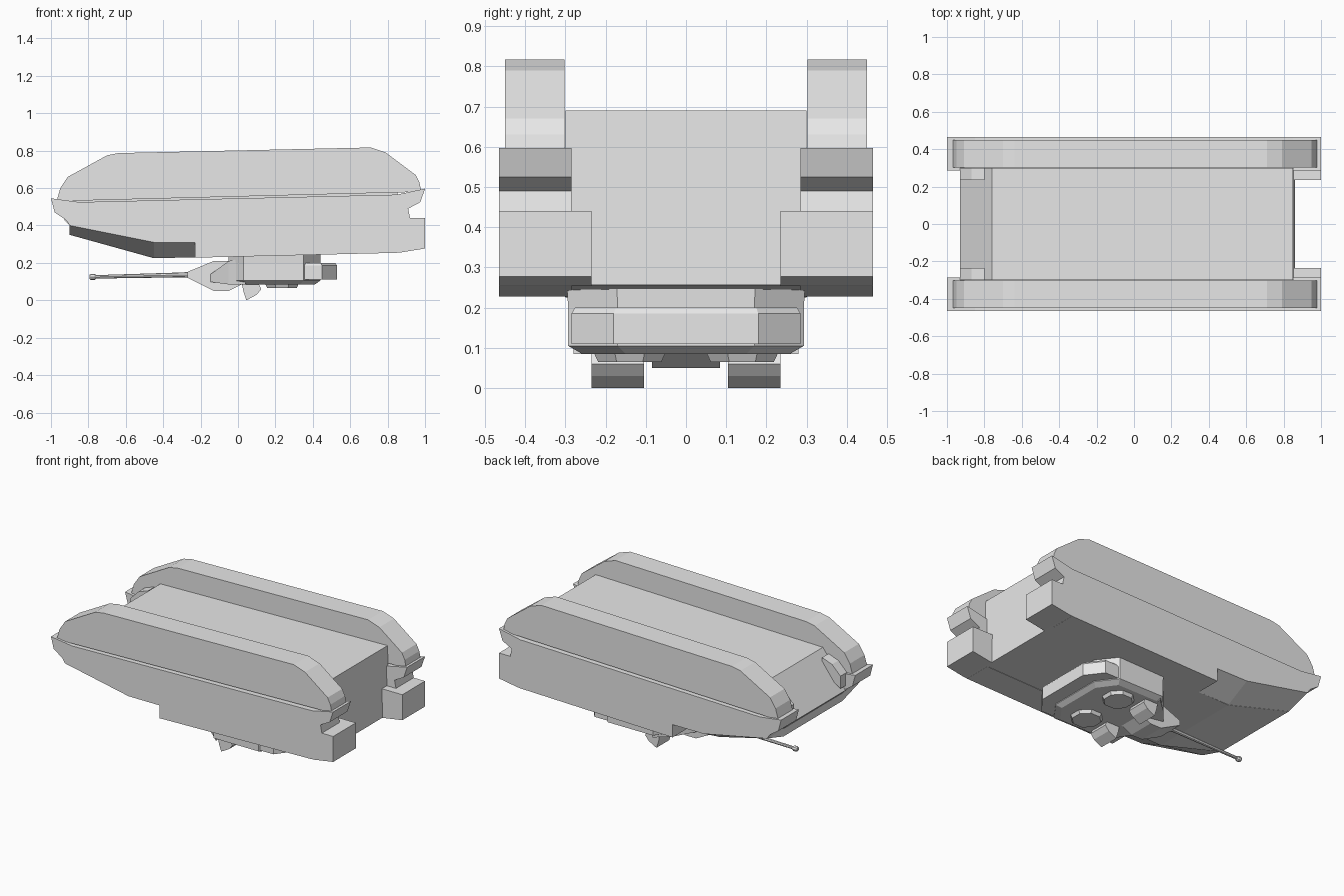
import bpy, bmesh, math
from mathutils import Vector

if "Cube" in bpy.data.objects:
    bpy.data.objects.remove(bpy.data.objects["Cube"])

grey = bpy.data.materials.new("plain_grey")
grey.diffuse_color = (0.8, 0.8, 0.8, 1)
grey.use_nodes = True
grey.node_tree.nodes["Principled BSDF"].inputs["Base Color"].default_value = grey.diffuse_color


def loft(name, rings, mirror=False):
    """Skin a list of matching point rings and cap both ends."""
    bm = bmesh.new()
    loops = [[bm.verts.new(p) for p in ring] for ring in rings]
    n = len(loops[0])
    for a, b in zip(loops, loops[1:]):
        for i in range(n):
            j = (i + 1) % n
            bm.faces.new((a[i], a[j], b[j], b[i]))
    bm.faces.new(loops[0])
    bm.faces.new(loops[-1])
    bmesh.ops.recalc_face_normals(bm, faces=bm.faces[:])
    me = bpy.data.meshes.new(name)
    bm.to_mesh(me)
    bm.free()
    me.materials.append(grey)
    ob = bpy.data.objects.new(name, me)
    bpy.context.collection.objects.link(ob)
    if mirror:
        mod = ob.modifiers.new("mirror", 'MIRROR')
        mod.use_axis = (False, True, False)
        mod.use_mirror_merge = False
    return ob


def side_prism(name, profile, y0, y1, mirror=False):
    """Extrude an x,z profile across y."""
    return loft(name, [[(x, y, z) for x, z in profile] for y in (y0, y1)], mirror)


def plan(half, z, scale=1.0, cx=0.2):
    """Symmetric plan outline from its +y half, front to back."""
    full = half + [(x, -y) for x, y in reversed(half)]
    return [(cx + (x - cx) * scale, y * scale, z) for x, y in full]


# Central hull
side_prism("hull", [(-.9, .35), (-.45, .225), (.86, .256), (.85, .69),
                    (-.76, .655), (-.93, .43), (-.9, .4)], -.3, .3)

# Running gear blocks
side_prism("track", [(-.97, .53), (-.95, .6), (-.91, .66), (-.7, .775), (-.64, .787),
                     (.71, .817), (.79, .79), (.95, .67), (.97, .63), (.98, .58)],
           .302, .45, True)

# Side skirts with the fender lip, and the rear boxes
side_prism("side_skirt", [(-1, .545), (-.85, .525), (.85, .565), (1, .597), (.975, .525),
                          (.91, .49), (.92, .44), (.85, .44), (.85, .254), (-.23, .228),
                          (-.23, .31), (-.45, .31), (-.9, .4), (-.92, .43), (-.98, .47)],
           .285, .465, True)
side_prism("rear_box", [(.84, .44), (1, .44), (1, .277), (.87, .256), (.84, .254)],
           .235, .465, True)

# Sloped panels beside the glacis
loft("glacis_side", [[(x, .463, zo), (x, .298, zi), (x, .298, zo + .02)]
                     for x, zo, zi in ((-.9, .4, .35), (-.45, .31, .226), (-.23, .31, .229))],
     True)

# Front brackets
side_prism("front_bracket", [(-.93, .46), (-.93, .54), (-.87, .6), (-.8, .625), (-.8, .54)],
           .235, .3, True)

# Turret body with a tapered roof
body = [(-.05, .18), (.03, .293), (.35, .293), (.44, .17)]
loft("turret", [plan(body, .25, 1.01), plan(body, .2), plan(body, .105),
                plan(body, .085, .88)])
# Rear bustle
bustle = [(.3, .285), (.45, .285), (.53, .18)]
loft("bustle", [plan(bustle, .2, .97), plan(bustle, .185), plan(bustle, .11)])

# Turret cheeks and gun mount
loft("turret_cheeks", [
    [(x, -w, lo), (x, w, lo), (x, w, hi), (x, -w, hi)]
    for x, w, lo, hi in ((-.16, .07, .1, .13), (-.05, .2, .085, .21), (.04, .28, .085, .23))])
side_prism("gun_mount", [(-.27, .152), (-.13, .21), (.02, .21), (.02, .085),
                         (-.05, .05), (-.13, .05), (-.27, .12)], -.085, .085)


def tube(name, sections, sides=8):
    """Round part along x from (x, z, radius) sections."""
    ring = [(math.cos(2 * math.pi * i / sides), math.sin(2 * math.pi * i / sides))
            for i in range(sides)]
    loft(name, [[(x, r * c, z + r * s) for c, s in ring] for x, z, r in sections])


# Gun barrel and muzzle
tube("gun_barrel", [(-.78, .125, .009), (-.3, .136, .013), (-.26, .136, .016)])
tube("muzzle", [(-.793, .125, .012), (-.785, .125, .017), (-.768, .125, .017), (-.76, .125, .012)])

# Sights and octagonal hatches
side_prism("sight", [(.02, .09), (.03, .045), (.045, .0), (.1, .03), (.125, .06), (.11, .09)],
           .105, .235, True)
octagon = [Vector((math.cos(a), math.sin(a), 0))
           for a in (math.pi / 8 + i * math.pi / 4 for i in range(8))]
loft("hatch", [[Vector((.235, .14, z)) + p * r for p in octagon]
               for z, r in ((.095, .1), (.065, .085))], True)
